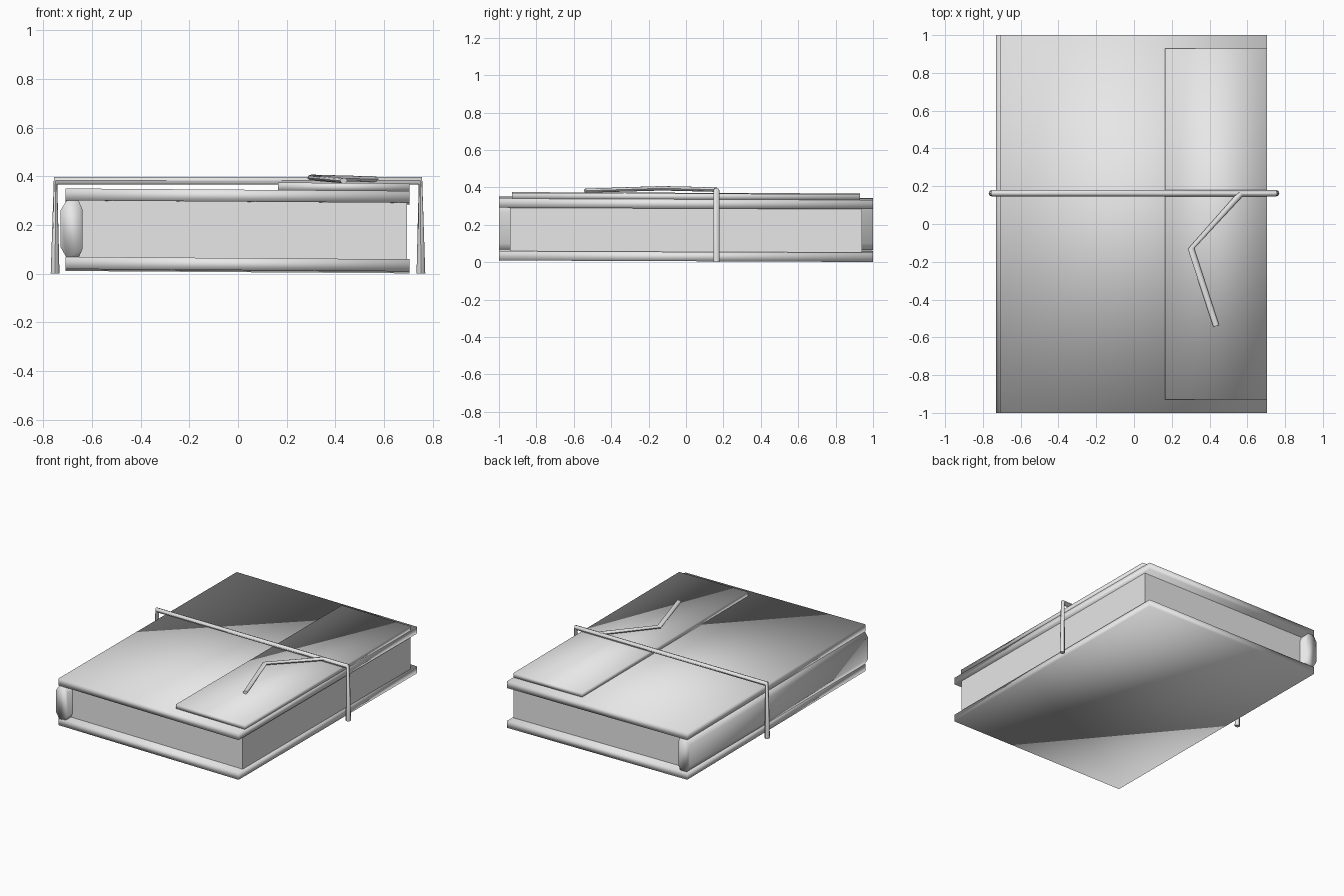
import bpy, bmesh, math
from mathutils import Vector

if "Cube" in bpy.data.objects:
    bpy.data.objects.remove(bpy.data.objects["Cube"])

grey = bpy.data.materials.new("plain_grey")
grey.diffuse_color = (0.8, 0.8, 0.8, 1)
grey.use_nodes = True
grey.node_tree.nodes["Principled BSDF"].inputs["Base Color"].default_value = grey.diffuse_color


def finish(name, bm, smooth, angle=None):
    """Turn a bmesh into a named object with the shared material."""
    bmesh.ops.recalc_face_normals(bm, faces=bm.faces)
    for f in bm.faces:
        f.smooth = smooth
    me = bpy.data.meshes.new(name)
    bm.to_mesh(me)
    bm.free()
    me.materials.append(grey)
    ob = bpy.data.objects.new(name, me)
    bpy.context.collection.objects.link(ob)
    if angle:
        bpy.ops.object.select_all(action='DESELECT')
        bpy.context.view_layer.objects.active = ob
        ob.select_set(True)
        bpy.ops.object.shade_smooth_by_angle(angle=math.radians(angle))
    return ob


def slab(name, x, y, z, smooth=True, tilt=(-0.007, -0.004)):
    """Box between the given limits, leaning slightly along x and y."""
    bm = bmesh.new()
    bmesh.ops.create_cube(bm, size=1)
    for v in bm.verts:
        px, py, pz = (lim[0] + (c + 0.5) * (lim[1] - lim[0])
                      for lim, c in zip((x, y, z), v.co))
        v.co = (px, py, pz + tilt[0] * px + tilt[1] * py)
    return finish(name, bm, smooth)


def tube(name, rings, sides=8):
    """Skin elliptical rings, each given as centre and two half-axes."""
    bm = bmesh.new()
    loops = []
    for c, u, w in rings:
        c, u, w = Vector(c), Vector(u), Vector(w)
        loops.append([bm.verts.new(c + u * math.cos(a) + w * math.sin(a))
                      for a in (2 * math.pi * i / sides for i in range(sides))])
    for a, b in zip(loops, loops[1:]):
        for i in range(sides):
            j = (i + 1) % sides
            bm.faces.new((a[i], a[j], b[j], b[i]))
    bm.faces.new(loops[0])
    bm.faces.new(loops[-1])
    return finish(name, bm, True, 50)


# Covers, page block and overlapping flap
slab("bottom_cover", (-0.71, 0.705), (-1, 1), (0.010, 0.060))
slab("top_cover", (-0.71, 0.705), (-1, 1), (0.292, 0.341))
slab("page_block", (-0.655, 0.695), (-0.94, 0.94), (0.055, 0.297), False)
slab("cover_flap", (0.165, 0.705), (-0.93, 0.93), (0.340, 0.372))

# Rounded spine, an octagonal profile run along the book
profile = [(-0.705, 0.30), (-0.73, 0.26), (-0.73, 0.11), (-0.705, 0.065),
           (-0.655, 0.065), (-0.64, 0.10), (-0.64, 0.265), (-0.655, 0.30)]
bm = bmesh.new()
ends = [[bm.verts.new((x, y, z)) for x, z in profile] for y in (-1, 1)]
for i in range(8):
    j = (i + 1) % 8
    bm.faces.new((ends[0][i], ends[0][j], ends[1][j], ends[1][i]))
for e in ends:
    bm.faces.new(e)
finish("spine", bm, True)

# Strap across the top, with legs that widen toward the bottom
sy = 0.163
tube("strap", [
    ((-0.752, sy, 0.0), (-0.018, 0, 0), (0, 0.017, 0)),
    ((-0.750, sy, 0.382), (-0.007, 0, 0.015), (0, 0.017, 0)),
    ((0.750, sy, 0.382), (0.007, 0, 0.015), (0, 0.017, 0)),
    ((0.752, sy, 0.0), (0.018, 0, 0), (0, 0.017, 0)),
])

# Loose bent strap end lying on the flap
tube("strap_tail", [
    ((0.565, 0.16, 0.388), (0.012, -0.011, 0), (0, 0, 0.012)),
    ((0.302, -0.13, 0.395), (0.017, 0.002, 0), (0, 0, 0.012)),
    ((0.435, -0.54, 0.382), (0.015, 0.005, 0), (0, 0, 0.011)),
])
